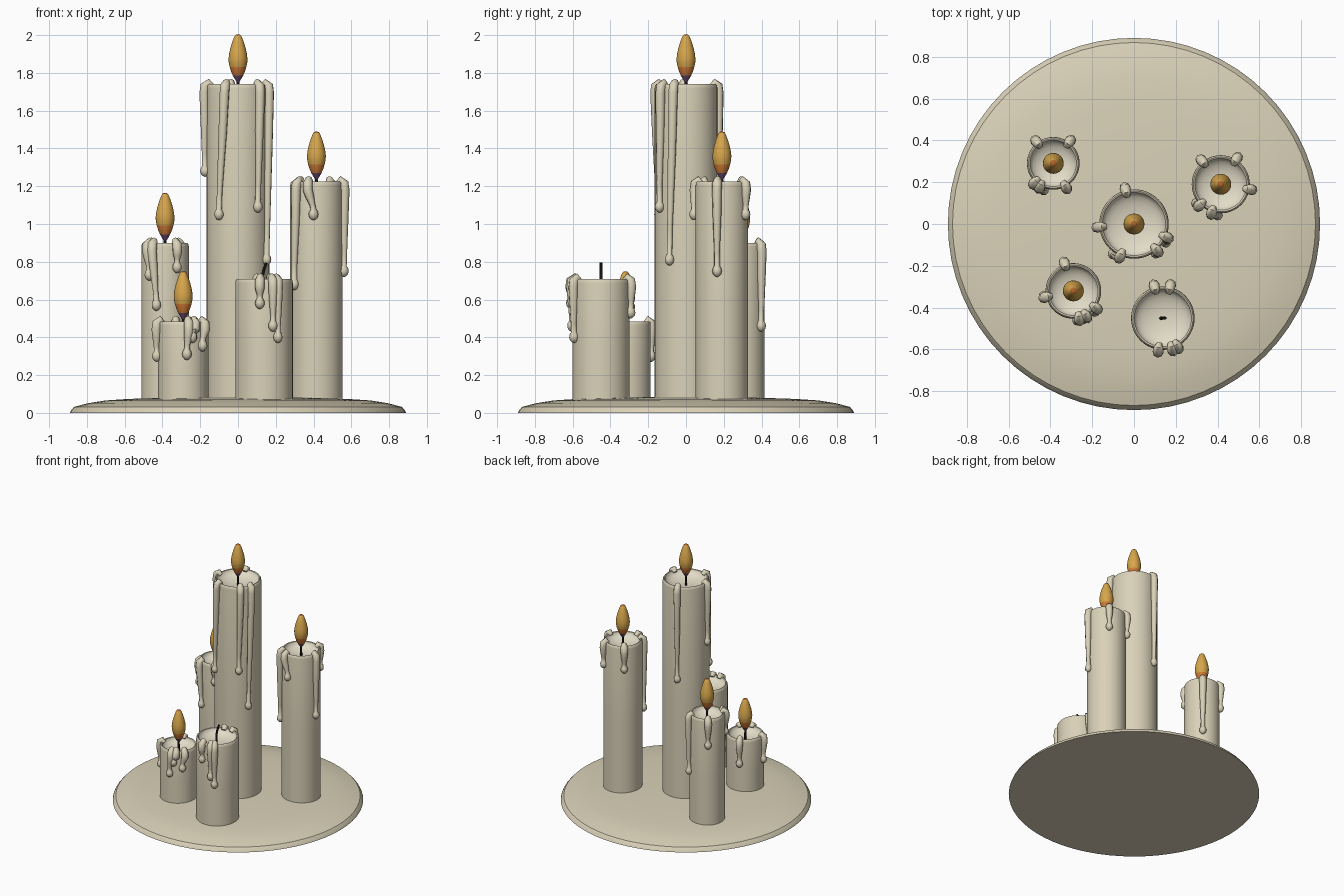
import bpy, bmesh, math
from mathutils import Vector

if "Cube" in bpy.data.objects:
    bpy.data.objects.remove(bpy.data.objects["Cube"])


def material(name, rgb):
    m = bpy.data.materials.new(name)
    m.diffuse_color = (*rgb, 1)
    m.use_nodes = True
    m.node_tree.nodes["Principled BSDF"].inputs["Base Color"].default_value = m.diffuse_color
    return m


WAX = material("cream wax", (0.70, 0.64, 0.48))
POOL = material("melted wax", (0.76, 0.71, 0.57))
BLACK = material("wick black", (0.01, 0.008, 0.008))
BLUE = material("flame base purple", (0.16, 0.07, 0.16))
ORANGE = material("flame orange", (0.65, 0.20, 0.035))
AMBER = material("flame amber", (0.68, 0.38, 0.07))
TIP = material("flame tip", (0.45, 0.13, 0.02))


def lathe(name, profile, loc, mats, rule=None, segs=48, angle=40):
    """Revolve an (r, z) profile; rule(r, z) of a face centre picks its material."""
    bm = bmesh.new()
    rings = []
    for r, z in profile:
        if r == 0:
            rings.append([bm.verts.new((0, 0, z))] * segs)
        else:
            rings.append([bm.verts.new((r * math.cos(2 * math.pi * i / segs),
                                        r * math.sin(2 * math.pi * i / segs), z))
                          for i in range(segs)])
    for a, b in zip(rings, rings[1:]):
        for i in range(segs):
            j = (i + 1) % segs
            corners = list(dict.fromkeys((a[i], a[j], b[j], b[i])))
            face = bm.faces.new(corners)
            if rule:
                c = face.calc_center_median()
                face.material_index = rule(math.hypot(c.x, c.y), c.z)
    bmesh.ops.recalc_face_normals(bm, faces=bm.faces)
    return finish(name, bm, loc, mats, angle)


def finish(name, bm, loc, mats, angle):
    me = bpy.data.meshes.new(name)
    bm.to_mesh(me)
    bm.free()
    ob = bpy.data.objects.new(name, me)
    ob.location = loc
    bpy.context.collection.objects.link(ob)
    for m in mats:
        me.materials.append(m)
    bpy.ops.object.select_all(action='DESELECT')
    ob.select_set(True)
    bpy.context.view_layer.objects.active = ob
    bpy.ops.object.shade_smooth_by_angle(angle=math.radians(angle))
    return ob


def tube(name, path, mat, sides=8):
    """Sweep a circle along (point, radius) pairs, closing both ends."""
    bm = bmesh.new()
    pts = [Vector(p) for p, _ in path]
    side = (pts[-1] - pts[0]).cross(Vector((pts[1].y - pts[0].y, pts[0].x - pts[1].x, 0)))
    rings = []
    for k, (p, r) in enumerate(path):
        t = (pts[min(k + 1, len(pts) - 1)] - pts[max(k - 1, 0)]).normalized()
        u = side - t * side.dot(t)
        if u.length < 1e-6:
            u = t.orthogonal()
        u.normalize()
        v = t.cross(u)
        side = u
        rings.append([bm.verts.new(pts[k] + r * (u * math.cos(a) + v * math.sin(a)))
                      for a in (2 * math.pi * i / sides for i in range(sides))])
    for a, b in zip(rings, rings[1:]):
        for i in range(sides):
            j = (i + 1) % sides
            bm.faces.new((a[i], a[j], b[j], b[i]))
    bm.faces.new(rings[0])
    bm.faces.new(rings[-1])
    bmesh.ops.recalc_face_normals(bm, faces=bm.faces)
    return finish(name, bm, (0, 0, 0), [mat], 50)


def drip(name, x, y, r, top, a0, a1, end):
    """Wax run: starts inside the rim, bends over it and ends in a bead."""
    length = top - end
    steps = [(r * 0.84, 0.012, 0.016, 0), (r * 0.95, -0.006, 0.023, 0),
             (r + 0.008, 0.008, 0.026, 0), (r + 0.013, 0.045, 0.026, 0.05)]
    for f, rad in ((0.35, 0.023), (0.6, 0.019), (0.85, 0.015)):
        steps.append((r + 0.011, 0.045 + f * (length - 0.08), rad, f))
    for dz, rad in ((-0.028, 0.015), (-0.015, 0.023), (0, 0.026), (0.015, 0.022),
                    (0.026, 0.012), (0.03, 0.003)):
        steps.append((r + 0.009, length + dz, rad, 1))
    path = []
    for rr, down, rad, f in steps:
        a = math.radians(a0 + (a1 - a0) * f)
        path.append(((x + rr * math.cos(a), y + rr * math.sin(a), top - down), rad))
    tube(name, path, WAX)


# base: shallow dome of spilled wax
lathe("wax_base", [(0, 0), (0.89, 0), (0.885, 0.012), (0.868, 0.032), (0.79, 0.052),
                   (0.70, 0.066), (0.58, 0.074), (0.40, 0.080), (0.2, 0.084), (0, 0.086)],
      (0, 0, 0), [WAX], segs=64, angle=35)

# candles: x, y, radius, rim height, lit, drips (start angle, end angle, end height)
CANDLES = {
    "tall_candle": (0, 0, 0.166, 1.74, True, [
        (104, 104, 1.02), (185, 185, 1.28), (247, 235, 1.05), (311, 307, 1.09),
        (338, 330, 0.81)]),
    "right_candle": (0.415, 0.19, 0.139, 1.225, True, [
        (129, 129, 1.05), (58, 58, 1.05), (350, 350, 0.75), (225, 218, 0.68),
        (252, 264, 1.05)]),
    "back_candle": (-0.386, 0.29, 0.126, 0.90, True, [
        (128, 128, 0.70), (53, 53, 0.46), (240, 250, 0.57), (226, 232, 0.73),
        (298, 298, 0.77)]),
    "short_candle": (-0.29, -0.32, 0.133, 0.485, True, [
        (108, 108, 0.30), (193, 190, 0.30), (323, 316, 0.355), (282, 278, 0.31),
        (297, 290, 0.40)]),
    "unlit_candle": (0.138, -0.45, 0.152, 0.71, False, [
        (105, 105, 0.56), (77, 77, 0.53), (262, 262, 0.58), (297, 297, 0.40),
        (287, 287, 0.46)]),
}

FLAME = [(0, 0), (0.007, 0.001), (0.018, 0.018), (0.027, 0.034), (0.036, 0.055),
         (0.044, 0.080), (0.049, 0.105), (0.050, 0.125), (0.047, 0.150), (0.041, 0.178),
         (0.032, 0.208), (0.022, 0.235), (0.016, 0.247), (0.010, 0.252), (0, 0.253)]


def flame_rule(r, z):
    return 0 if z < 0.03 else 1 if z < 0.08 else 2 if z < 0.245 else 3


for name, (x, y, r, top, lit, drips) in CANDLES.items():
    # body with rounded rim and hollow melted top
    body = [(0, 0.05), (r, 0.05), (r, top * 0.5), (r, top - 0.022), (r - 0.002, top - 0.008),
            (r - 0.008, top), (r - 0.015, top - 0.003)]
    body += [((r - 0.015) * math.sin(t), top - 0.003 - 0.055 * math.cos(t))
             for t in (math.radians(d) for d in (75, 60, 45, 30, 15))]
    body += [(0, top - 0.058)]
    lathe(name, body, (x, y, 0), [WAX, POOL],
          lambda q, z, r=r, top=top: int(q < r - 0.012 and z > top - 0.1))
    for i, (a0, a1, end) in enumerate(drips):
        drip(f"{name}_drip_{i + 1}", x, y, r, top, a0, a1, end)
    # wick, and flame if lit
    if lit:
        tube(name + "_wick", [((x, y, top - 0.065), 0.008), ((x, y, top + 0.03), 0.007)], BLACK)
        lathe(name + "_flame", FLAME, (x, y, top + 0.011), [BLUE, ORANGE, AMBER, TIP],
              flame_rule, segs=24)
    else:
        tube(name + "_wick", [((x - 0.01, y, top - 0.065), 0.008), ((x - 0.009, y, top + 0.01), 0.008),
                              ((x - 0.002, y, top + 0.045), 0.008),
                              ((x + 0.012, y, top + 0.085), 0.007)], BLACK)
